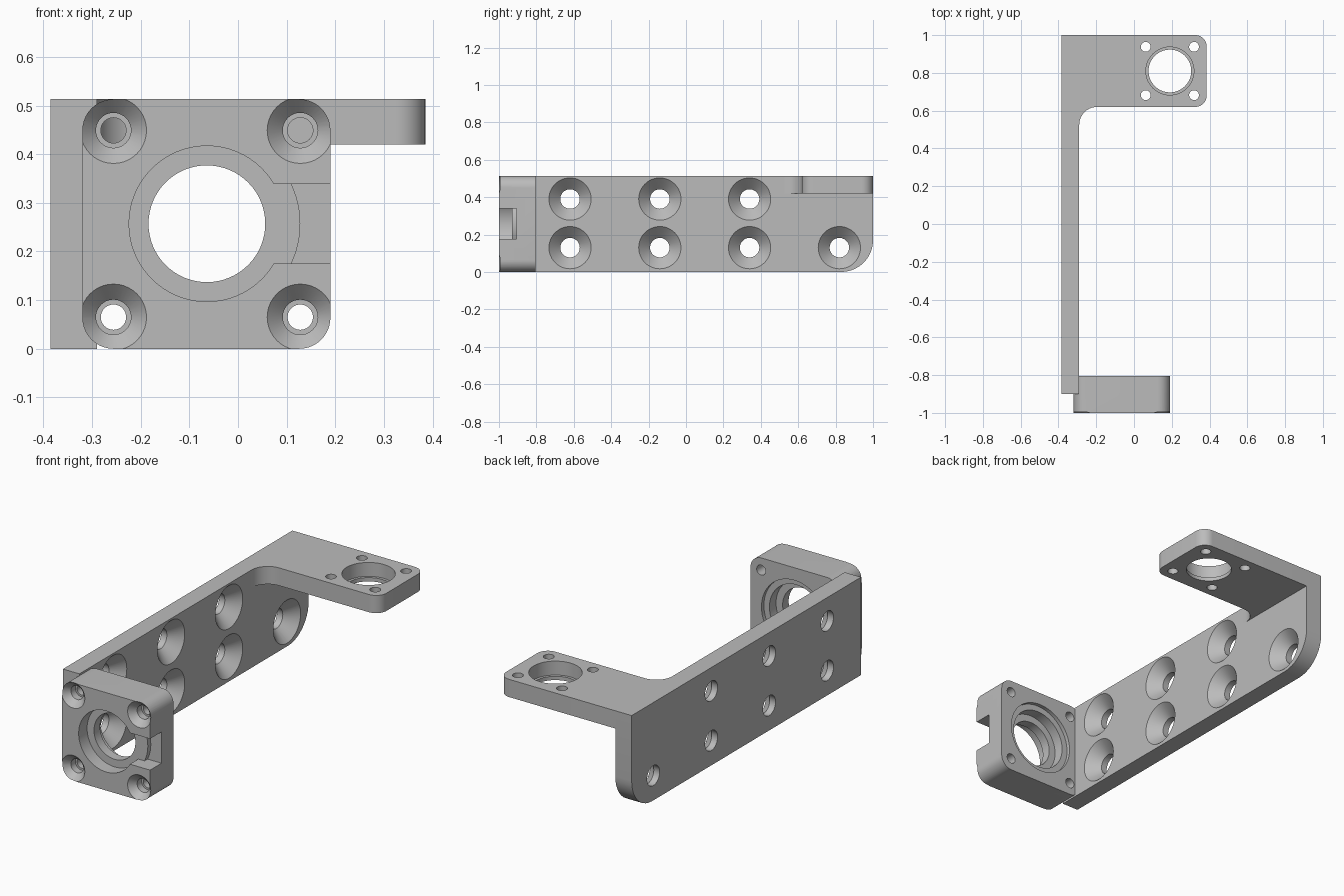
import bpy
import bmesh
import math
from mathutils import Vector

if "Cube" in bpy.data.objects:
    bpy.data.objects.remove(bpy.data.objects["Cube"])

grey = bpy.data.materials.new("plain grey")
grey.use_nodes = True
COLOUR = (0.5, 0.5, 0.5, 1)
grey.diffuse_color = COLOUR
grey.node_tree.nodes["Principled BSDF"].inputs["Base Color"].default_value = COLOUR


def place(axis, u, v, t):
    """Point with in-plane coordinates u, v and distance t along the axis."""
    return {"x": (t, u, v), "y": (u, t, v), "z": (u, v, t)}[axis]


def finish(name, bm):
    bmesh.ops.recalc_face_normals(bm, faces=bm.faces)
    mesh = bpy.data.meshes.new(name)
    bm.to_mesh(mesh)
    bm.free()
    mesh.materials.append(grey)
    obj = bpy.data.objects.new(name, mesh)
    bpy.context.collection.objects.link(obj)
    return obj


def rounded(corners, steps=10):
    """Outline from (u, v, radius) corners, with right-angled corners rounded."""
    pts = []
    for i, (u, v, r) in enumerate(corners):
        p = Vector((u, v))
        if r == 0:
            pts.append(p)
            continue
        a = (Vector(corners[i - 1][:2]) - p).normalized()
        b = (Vector(corners[(i + 1) % len(corners)][:2]) - p).normalized()
        for k in range(steps + 1):
            t = k / steps * math.pi / 2
            pts.append(p + r * (a * (1 - math.sin(t)) + b * (1 - math.cos(t))))
    return pts


def prism(name, outline, axis, low, high):
    bm = bmesh.new()
    ends = [[bm.verts.new(place(axis, u, v, t)) for u, v in outline] for t in (low, high)]
    bm.faces.new(ends[0])
    bm.faces.new(ends[1])
    n = len(outline)
    for i in range(n):
        j = (i + 1) % n
        bm.faces.new((ends[0][i], ends[0][j], ends[1][j], ends[1][i]))
    return finish(name, bm)


def lathe(axis, u, v, profile, sides=48):
    """Turned cutter from (distance along axis, radius) pairs."""
    bm = bmesh.new()
    rings = []
    for t, r in profile:
        angles = [2 * math.pi * k / sides for k in range(sides)]
        rings.append([bm.verts.new(place(axis, u + r * math.cos(a), v + r * math.sin(a), t))
                      for a in angles])
    bm.faces.new(rings[0])
    bm.faces.new(rings[-1])
    for a, b in zip(rings, rings[1:]):
        for i in range(sides):
            j = (i + 1) % sides
            bm.faces.new((a[i], a[j], b[j], b[i]))
    return finish("cutter", bm)


def cut(body, cutters):
    bpy.context.view_layer.objects.active = body
    for cutter in cutters:
        mod = body.modifiers.new("cut", "BOOLEAN")
        mod.operation = "DIFFERENCE"
        mod.solver = "EXACT"
        mod.object = cutter
        bpy.ops.object.modifier_apply(modifier=mod.name)
        bpy.data.objects.remove(cutter)
    bpy.ops.object.select_all(action="DESELECT")
    body.select_set(True)
    bpy.ops.object.shade_smooth_by_angle(angle=math.radians(25))


TOP = 0.513
LEFT, INNER = -0.385, -0.29

# Long side wall with countersunk screw holes
wall = prism("side_wall", rounded([(-0.9, 0, 0), (1, 0, 0.17), (1, TOP, 0), (-0.9, TOP, 0)]),
             "x", LEFT, INNER)
spots = [(y, z) for y in (-0.62, -0.14, 0.34) for z in (0.13, 0.39)] + [(0.82, 0.13)]
sink = [(LEFT - 0.05, 0.052), (INNER - 0.061, 0.052), (INNER, 0.113), (INNER + 0.05, 0.113)]
cut(wall, [lathe("x", y, z, sink) for y, z in spots])

# Rear top flange with a filleted inside corner and a stepped round seat
flange = prism("top_flange", rounded([
    (LEFT, 1, 0), (LEFT, 0.5, 0), (INNER, 0.5, 0), (INNER, 0.62, 0.095),
    (0.385, 0.62, 0.06), (0.385, 1, 0.06)]), "z", 0.42, TOP)
seat = [(0.3, 0.113), (0.44, 0.113), (0.44, 0.127), (0.6, 0.127)]
pin = [(0.3, 0.026), (0.6, 0.026)]
cut(flange, [lathe("z", 0.19, 0.81, seat, 64)] +
    [lathe("z", 0.19 + sx * 0.128, 0.81 + sy * 0.128, pin, 32) for sx in (-1, 1) for sy in (-1, 1)])

# Front mounting block with bore, side slot and four countersunk holes
block = prism("front_block", rounded([
    (-0.32, 0, 0.064), (0.19, 0, 0.064), (0.19, TOP, 0.064), (-0.32, TOP, 0.064)]),
    "y", -1, -0.805)
CX, CZ, HALF = -0.064, 0.257, 0.082
bore = [(-1.1, 0.16), (-0.93, 0.16), (-0.93, 0.12), (-0.88, 0.12),
        (-0.88, 0.158), (-0.825, 0.158), (-0.825, 0.19), (-0.7, 0.19)]
slot = prism("cutter", [(CX, CZ - HALF), (0.3, CZ - HALF), (0.3, CZ + HALF), (CX, CZ + HALF)],
             "y", -1.1, -0.93)
reach = math.asin(HALF / 0.192)
arc = [reach * (1 - k / 6) for k in range(13)]
step = prism("cutter", [(0.3, CZ - HALF), (0.3, CZ + HALF)] +
             [(CX + 0.192 * math.cos(a), CZ + 0.192 * math.sin(a)) for a in arc],
             "y", -1.1, -0.905)
screw = [(-1.1, 0.068), (-1, 0.068), (-0.967, 0.036), (-0.93, 0.036), (-0.93, 0.026), (-0.7, 0.026)]
cut(block, [lathe("y", CX, CZ, bore, 64), slot, step] +
    [lathe("y", CX + sx * 0.192, CZ + sz * 0.192, screw, 40) for sx in (-1, 1) for sz in (-1, 1)])
